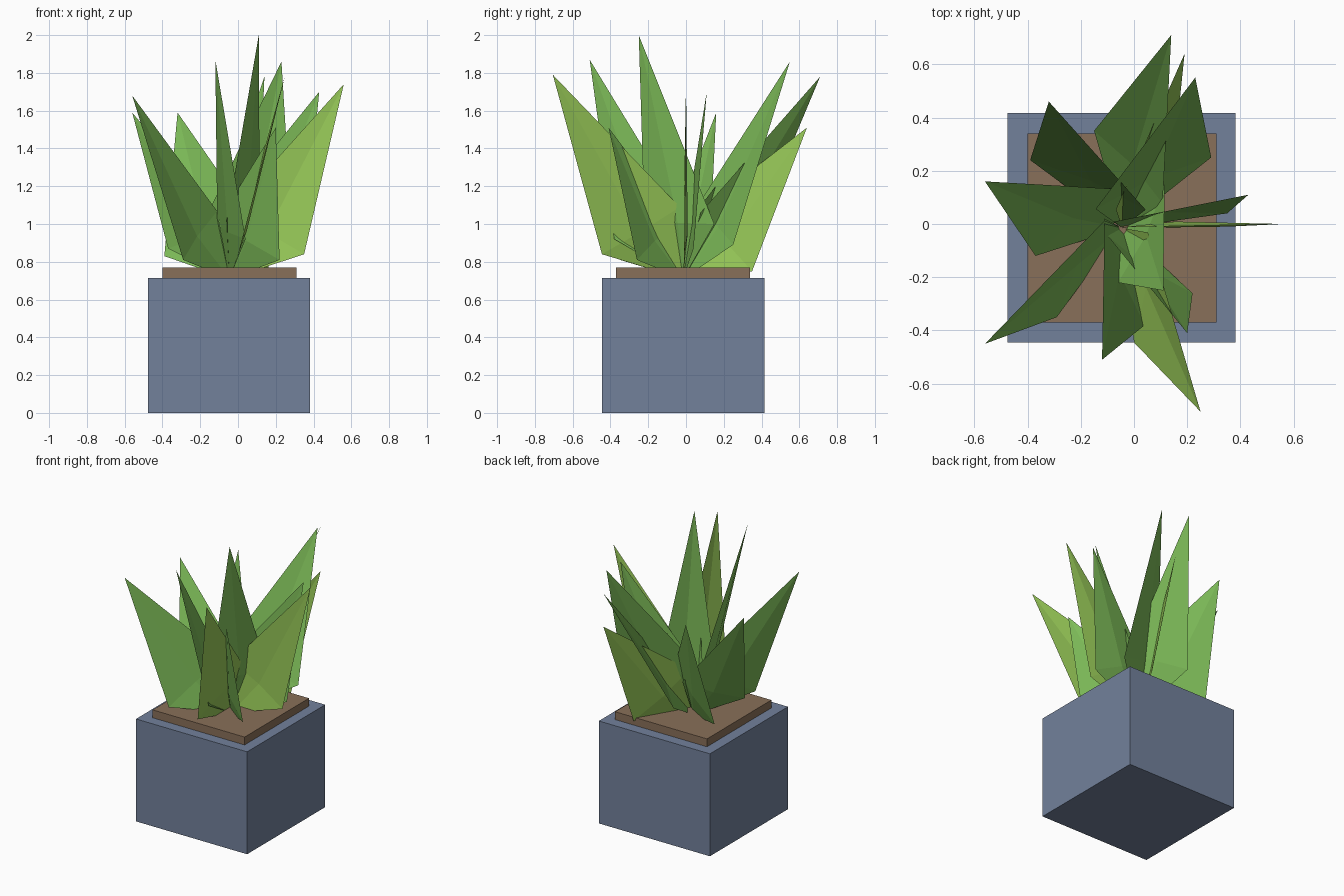
import bpy
from mathutils import Vector

if "Cube" in bpy.data.objects:
    bpy.data.objects.remove(bpy.data.objects["Cube"])


def material(name, rgb):
    m = bpy.data.materials.new(name)
    m.diffuse_color = (*rgb, 1)
    m.use_nodes = True
    m.node_tree.nodes["Principled BSDF"].inputs["Base Color"].default_value = m.diffuse_color
    return m


BLUE = material("blue_grey", (0.17, 0.22, 0.33))
BROWN = material("soil_brown", (0.25, 0.16, 0.10))
GREEN = material("leaf_green", (0.21, 0.51, 0.10))
LIME = material("leaf_lime", (0.32, 0.60, 0.10))


def box(name, lo, hi, mat):
    lo, hi = Vector(lo), Vector(hi)
    bpy.ops.mesh.primitive_cube_add(size=1, location=(lo + hi) / 2)
    ob = bpy.context.object
    ob.name = name
    ob.scale = hi - lo
    bpy.ops.object.transform_apply(location=False, rotation=False, scale=True)
    ob.data.materials.append(mat)


# Pot and raised soil slab
box("pot", (-0.476, -0.445, 0), (0.382, 0.416, 0.715), BLUE)
box("soil", (-0.40, -0.37, 0.715), (0.31, 0.34, 0.77), BROWN)

ROOT = Vector((-0.045, -0.015, 0.71))


def leaf(name, tip, side, mat, other=None):
    """Folded kite blade: the second shoulder is a narrower mirror of the first."""
    tip, side = Vector(tip), Vector(side)
    axis = (tip - ROOT).normalized()
    rib = ROOT + axis * (side - ROOT).dot(axis)
    other = Vector(other) if other else rib + (rib - side) * 0.65
    rib = (side + other) / 2
    normal = axis.cross(side - rib).normalized()
    if normal.z > 0:
        normal = -normal
    rib += normal * 0.02
    mesh = bpy.data.meshes.new(name)
    mesh.from_pydata([ROOT, side, rib, other, tip], [],
                     [(0, 1, 2), (0, 2, 3), (1, 4, 2), (2, 4, 3)])
    mesh.materials.append(mat)
    bpy.context.collection.objects.link(bpy.data.objects.new(name, mesh))


# Leaves: tip, visible shoulder, colour, optional second shoulder
LEAVES = [
    ((0.14, 0.71, 1.78), (-0.15, 0.35, 0.92), GREEN),
    ((0.19, 0.64, 1.51), (0.16, 0.35, 0.75), LIME),
    ((0.23, 0.55, 1.86), (0.29, 0.25, 0.89), GREEN),
    ((-0.32, 0.46, 1.59), (-0.39, 0.24, 0.83), GREEN),
    ((-0.56, 0.16, 1.59), (-0.37, -0.12, 0.87), GREEN),
    ((-0.56, -0.45, 1.68), (-0.29, -0.35, 0.81), GREEN),
    ((-0.12, -0.51, 1.87), (0.04, -0.38, 0.92), GREEN, (-0.11, 0.02, 1.00)),
    ((0.25, -0.705, 1.79), (0.0, -0.445, 0.84), LIME),
    ((0.20, -0.41, 1.51), (0.22, -0.26, 0.81), GREEN),
    ((0.43, 0.11, 1.70), (0.35, 0.04, 0.87), GREEN),
    ((0.56, 0.0, 1.74), (0.35, -0.01, 0.84), LIME),
    ((0.11, -0.25, 2.0), (-0.06, -0.22, 1.02), GREEN, (0.115, 0.15, 1.00)),
]
for i, args in enumerate(LEAVES):
    leaf(f"leaf_{i + 1}", *args)
